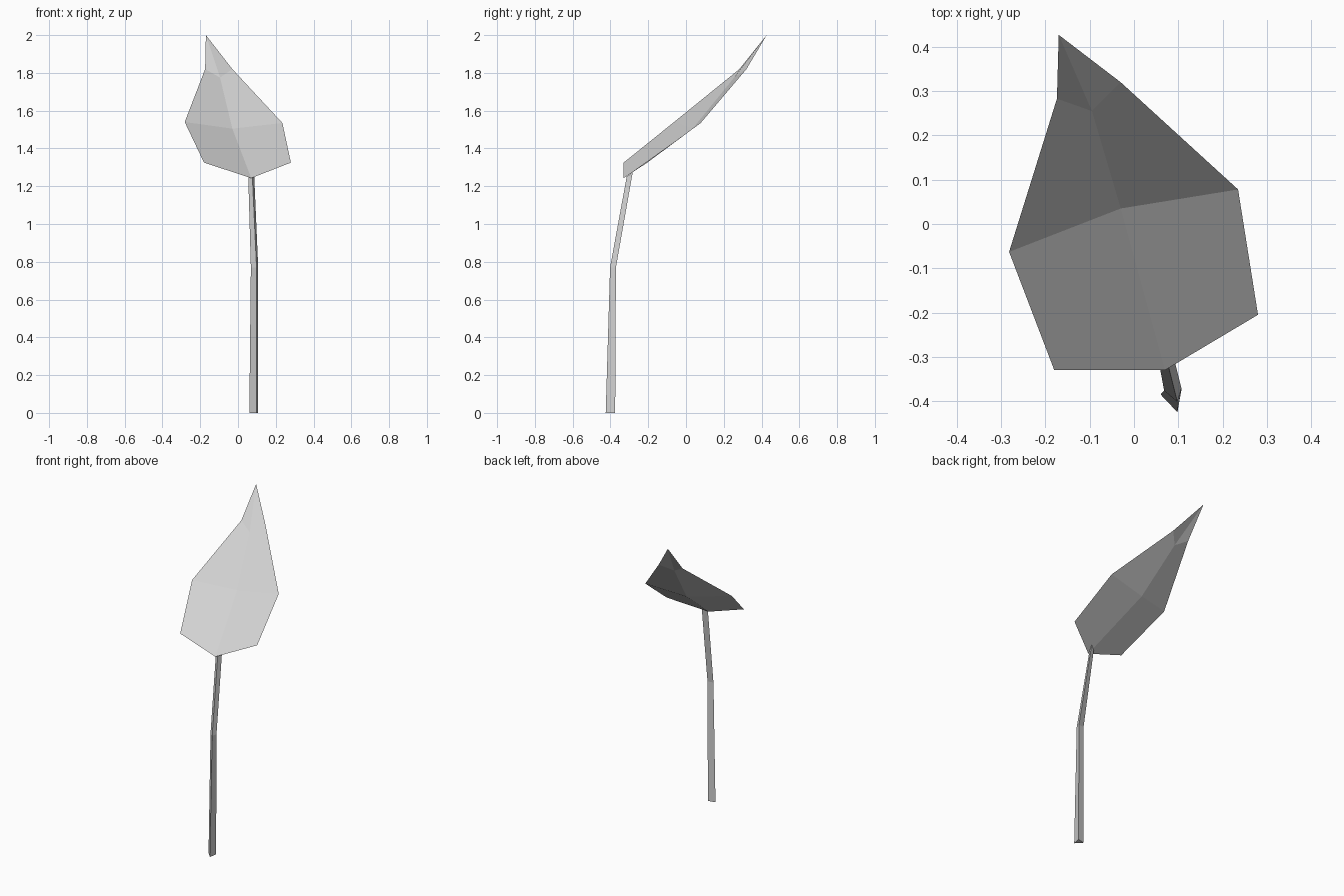
import bpy
import bmesh

cube = bpy.data.objects.get("Cube")
if cube:
    bpy.data.objects.remove(cube, do_unlink=True)

grey = bpy.data.materials.new("pale_grey")
grey.use_nodes = True
colour = (0.64, 0.64, 0.64, 1)
grey.diffuse_color = colour
grey.node_tree.nodes["Principled BSDF"].inputs["Base Color"].default_value = colour


def finish(bm, name):
    """Turn the mesh into a flat-shaded object with the grey material."""
    mesh = bpy.data.meshes.new(name)
    bm.to_mesh(mesh)
    bm.free()
    mesh.materials.append(grey)
    obj = bpy.data.objects.new(name, mesh)
    bpy.context.collection.objects.link(obj)
    return obj


# Stem: a three-sided tube bending up and back
stem_rings = [
    [(0.06, -0.385, 0), (0.098, -0.425, 0), (0.107, -0.375, 0)],
    [(0.068, -0.376, 0.77), (0.098, -0.402, 0.77), (0.107, -0.371, 0.77)],
    [(0.054, -0.30, 1.26), (0.076, -0.314, 1.25), (0.085, -0.282, 1.275)],
]
bm = bmesh.new()
rings = [[bm.verts.new(p) for p in ring] for ring in stem_rings]
for low, high in zip(rings, rings[1:]):
    for i in range(3):
        j = (i + 1) % 3
        bm.faces.new((low[i], low[j], high[j], high[i]))
bm.faces.new(reversed(rings[0]))
bm.faces.new(rings[-1])
bmesh.ops.recalc_face_normals(bm, faces=bm.faces)
finish(bm, "stem")

# Leaf: a thin folded blade; rib points run base to tip, edges either side
rib_points = [(0.07, -0.33, 1.243), (-0.03, 0.035, 1.505),
              (-0.095, 0.255, 1.775), (-0.17, 0.427, 2.0)]
right_edge = [(-0.18, -0.33, 1.325), (-0.282, -0.063, 1.54), (-0.174, 0.283, 1.82)]
left_edge = [(0.28, -0.205, 1.325), (0.235, 0.078, 1.535), (-0.03, 0.32, 1.82)]
bm = bmesh.new()
rib = [bm.verts.new(p) for p in rib_points]
for points, flip in ((right_edge, True), (left_edge, False)):
    edge = [bm.verts.new(p) for p in points]
    panels = [(rib[0], edge[0], edge[1], rib[1]),
              (rib[1], edge[1], edge[2], rib[2]),
              (rib[2], edge[2], rib[3])]
    for panel in panels:
        bm.faces.new(panel[::-1] if flip else panel)
finish(bm, "leaf")
